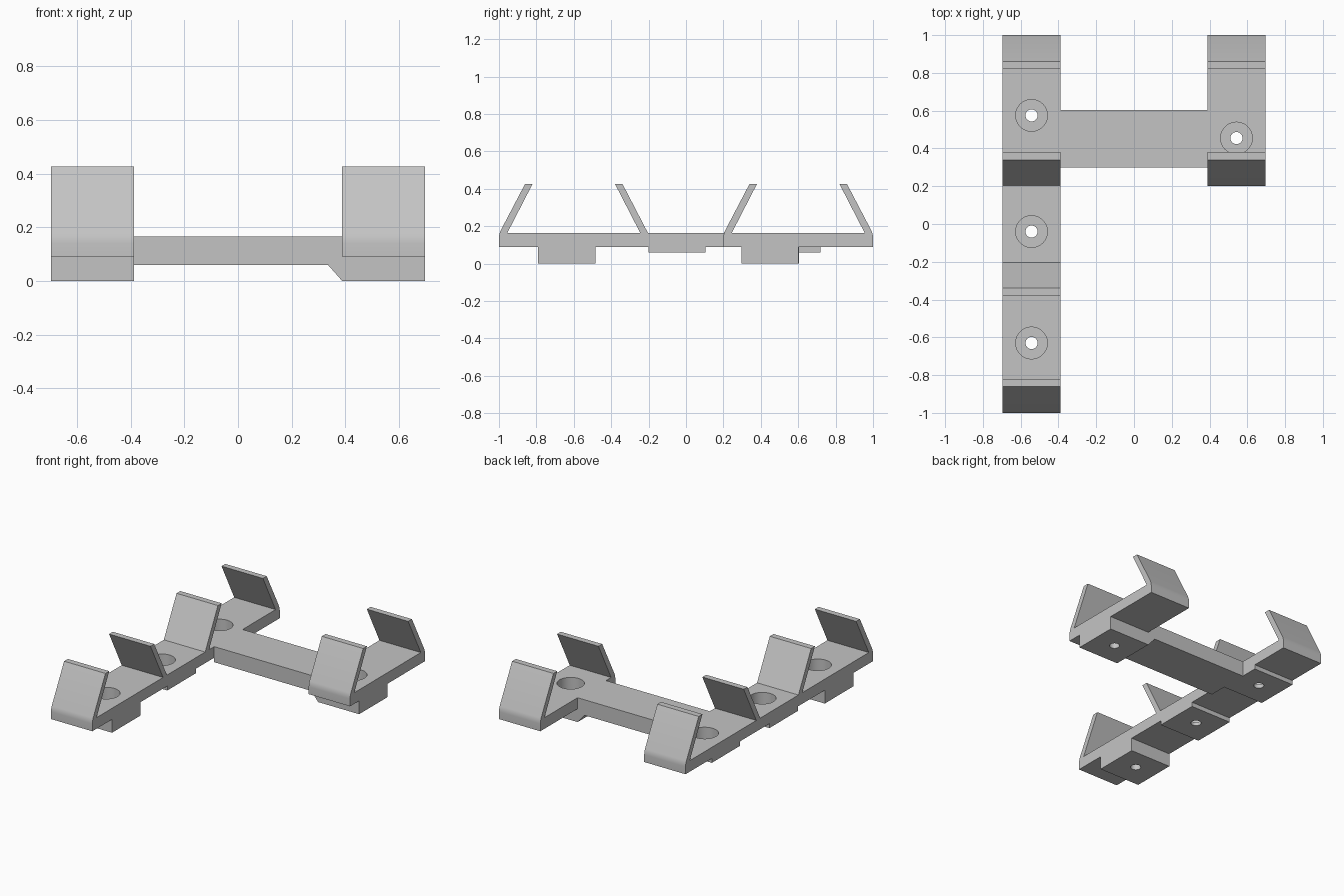
import bpy
import bmesh
from mathutils import Vector

if "Cube" in bpy.data.objects:
    bpy.data.objects.remove(bpy.data.objects["Cube"], do_unlink=True)

GREY = (0.55, 0.55, 0.55, 1)
grey = bpy.data.materials.new("plain grey")
grey.use_nodes = True
grey.diffuse_color = GREY
grey.node_tree.nodes["Principled BSDF"].inputs["Base Color"].default_value = GREY

BOTTOM, TOP, ARM_TOP, SHALLOW = 0.09, 0.165, 0.427, 0.06
INNER, OUTER = 0.388, 0.697
HOLE_X = (INNER + OUTER) / 2


def extrude(name, points, direction):
    """Make a solid from a flat outline pushed along a direction."""
    bm = bmesh.new()
    face = bm.faces.new([bm.verts.new(p) for p in points])
    result = bmesh.ops.extrude_face_region(bm, geom=[face])
    moved = [v for v in result["geom"] if isinstance(v, bmesh.types.BMVert)]
    bmesh.ops.translate(bm, verts=moved, vec=Vector(direction))
    bmesh.ops.recalc_face_normals(bm, faces=bm.faces)
    mesh = bpy.data.meshes.new(name)
    bm.to_mesh(mesh)
    bm.free()
    mesh.materials.append(grey)
    obj = bpy.data.objects.new(name, mesh)
    bpy.context.collection.objects.link(obj)
    return obj


def arm(foot, side, rounded):
    """Leaning arm outline, from its outer foot to its inner foot."""
    if rounded:
        pts = [(0, BOTTOM), (0, 0.14), (0.002, 0.158), (0.008, 0.175)]
    else:
        pts = [(0.004, TOP)]
    pts += [(0.14, ARM_TOP), (0.18, ARM_TOP), (0.045, TOP)]
    return [(foot + side * y, z) for y, z in pts]


def clip(front, round_front, round_back):
    """Two arms leaning towards each other."""
    return arm(front, 1, round_front) + arm(front + 0.8, -1, round_back)[::-1]


def pads(spans):
    """Underside steps, listed from back to front."""
    pts = []
    for front, back, z in spans:
        pts += [(back, BOTTOM), (back, z), (front, z), (front, BOTTOM)]
    return pts


def drill(obj, x, y):
    """Cut a through hole and a wider round recess for a screw head."""
    for radius, low, high in ((0.032, -0.1, 0.3), (0.084, BOTTOM - 0.005, 0.3)):
        bpy.ops.mesh.primitive_cylinder_add(
            vertices=48, radius=radius, depth=high - low,
            location=(x, y, (low + high) / 2))
        cutter = bpy.context.object
        cutter.name = "hole_cutter"
        cutter.hide_render = True
        mod = obj.modifiers.new("hole", "BOOLEAN")
        mod.operation = "DIFFERENCE"
        mod.solver = "EXACT"
        mod.object = cutter
        graph = bpy.context.evaluated_depsgraph_get()
        mesh = bpy.data.meshes.new_from_object(obj.evaluated_get(graph))
        obj.modifiers.clear()
        obj.data = mesh
        mesh.materials.clear()
        mesh.materials.append(grey)
        bpy.data.objects.remove(cutter, do_unlink=True)


def rail(name, x, outline, holes):
    obj = extrude(name, [(x, y, z) for y, z in outline], (OUTER - INNER, 0, 0))
    for y in holes:
        drill(obj, x + (OUTER - INNER) / 2, y)
    bpy.ops.object.select_all(action="DESELECT")
    obj.select_set(True)
    bpy.context.view_layer.objects.active = obj
    bpy.ops.object.shade_smooth_by_angle(angle=0.5)


# Long rail with two clips
rail("long_rail", -OUTER,
     clip(-1, True, False) + clip(0.2, False, True)
     + pads([(0.42, 0.72, SHALLOW), (-0.2, 0.105, SHALLOW), (-0.79, -0.485, 0)]),
     (0.575, -0.04, -0.63))

# Short rail with one clip
rail("short_rail", INNER,
     clip(0.2, True, True) + pads([(0.297, 0.602, 0)]), (0.455,))

# Cross bar with a sloped gusset down to the short rail's block
bar = [(-INNER, SHALLOW), (0.335, SHALLOW), (INNER, 0), (INNER, TOP), (-INNER, TOP)]
extrude("cross_bar", [(x, 0.3, z) for x, z in bar], (0, 0.303, 0))
